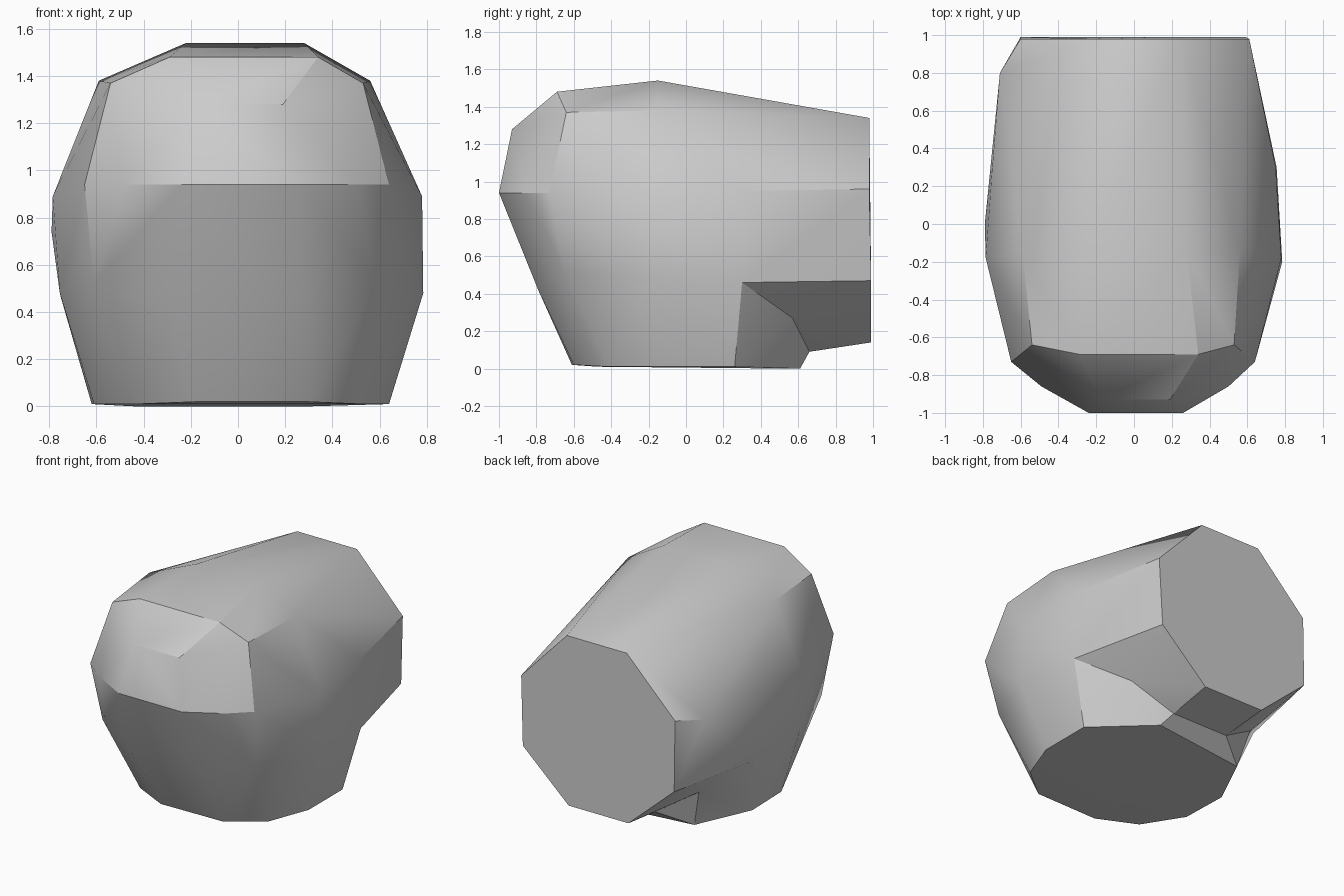
import bpy
import bmesh
from math import radians

old = bpy.data.objects.get("Cube")
if old:
    bpy.data.objects.remove(old, do_unlink=True)

# one plain grey
grey = bpy.data.materials.new("plain grey")
grey.use_nodes = True
colour = (0.6, 0.6, 0.6, 1)
grey.diffuse_color = colour
grey.node_tree.nodes["Principled BSDF"].inputs["Base Color"].default_value = colour

bm = bmesh.new()


def add(*points):
    return [bm.verts.new(p) for p in points]


def pair(x_left, x_right, y, z):
    """A point on each side of the body."""
    return add((x_left, y, z), (-x_right, y, z))


# flat underside: the rear half is shared with the fold
under_left = add((.64, .26, .01), (.29, .61, 0))
under_right = add((-.62, .14, .01), (-.43, .52, 0))
add((-.61, -.2, .01), (-.44, -.47, .01), (-.18, -.61, .02),
    (.3, -.6, .02), (.53, -.41, .01), (.64, -.12, .01))

# flat rear end: the lower half is shared with the fold
rear_left = add((.59, .99, .47), (.23, .99, .14))
rear_right = add((-.6, .99, .46), (-.24, .99, .14))
pair(.61, .6, .98, .96)
pair(.25, .22, .98, 1.34)

# rounded front, from low to high
pair(.28, .28, -.79, .42)
pair(.59, .61, -.65, .52)
pair(.26, .24, -1, .94)
pair(.5, .49, -.86, .94)
pair(.64, .65, -.73, .94)
pair(.19, .17, -.93, 1.28)
pair(.34, .29, -.69, 1.48)
pair(.53, .54, -.64, 1.37)

# top and bulging sides
pair(.28, .22, -.15, 1.54)
pair(.56, .59, -.15, 1.38)
pair(.785, .755, -.2, .48)
pair(.78, .785, -.18, .89)
pair(.75, .75, .3, .95)
add((-.79, 0, .74), (-.71, .8, .93))
hip_left, hip_right = pair(.755, .75, .3, .46)

bmesh.ops.convex_hull(bm, input=bm.verts[:])

# open the hull between underside and rear end
rim = set(under_left + under_right + rear_left + rear_right + [hip_left, hip_right])
gap = [f for f in bm.faces if all(v in rim for v in f.verts)
       and not all(v.co.z < .02 for v in f.verts)
       and not all(v.co.y > .97 for v in f.verts)]
bmesh.ops.delete(bm, geom=gap, context='FACES')

# creased fold in the opening
side_left, mid_left = add((.5, .57, .27), (.22, .66, .09))
side_right, mid_right = add((-.5, .57, .27), (-.22, .66, .09))
for hip, under, rear, side, mid in (
        (hip_left, under_left, rear_left, side_left, mid_left),
        (hip_right, under_right, rear_right, side_right, mid_right)):
    for corners in ((hip, under[0], side), (under[0], under[1], side),
                    (under[1], mid, side), (hip, side, rear[0]),
                    (side, mid, rear[1]), (side, rear[1], rear[0])):
        bm.faces.new(corners)
bm.faces.new((under_left[1], under_right[1], mid_right, mid_left))
bm.faces.new((mid_left, mid_right, rear_right[1], rear_left[1]))

# close any sliver, tidy flat areas and normals
bmesh.ops.holes_fill(bm, edges=[e for e in bm.edges if e.is_boundary], sides=0)
bmesh.ops.dissolve_limit(bm, angle_limit=radians(2), verts=bm.verts[:], edges=bm.edges[:])
bmesh.ops.recalc_face_normals(bm, faces=bm.faces[:])

mesh = bpy.data.meshes.new("elbow_body")
bm.to_mesh(mesh)
bm.free()
mesh.materials.append(grey)
body = bpy.data.objects.new("elbow_body", mesh)
bpy.context.collection.objects.link(body)

for other in bpy.context.selected_objects:
    other.select_set(False)
bpy.context.view_layer.objects.active = body
body.select_set(True)
bpy.ops.object.shade_smooth_by_angle(angle=radians(30))
